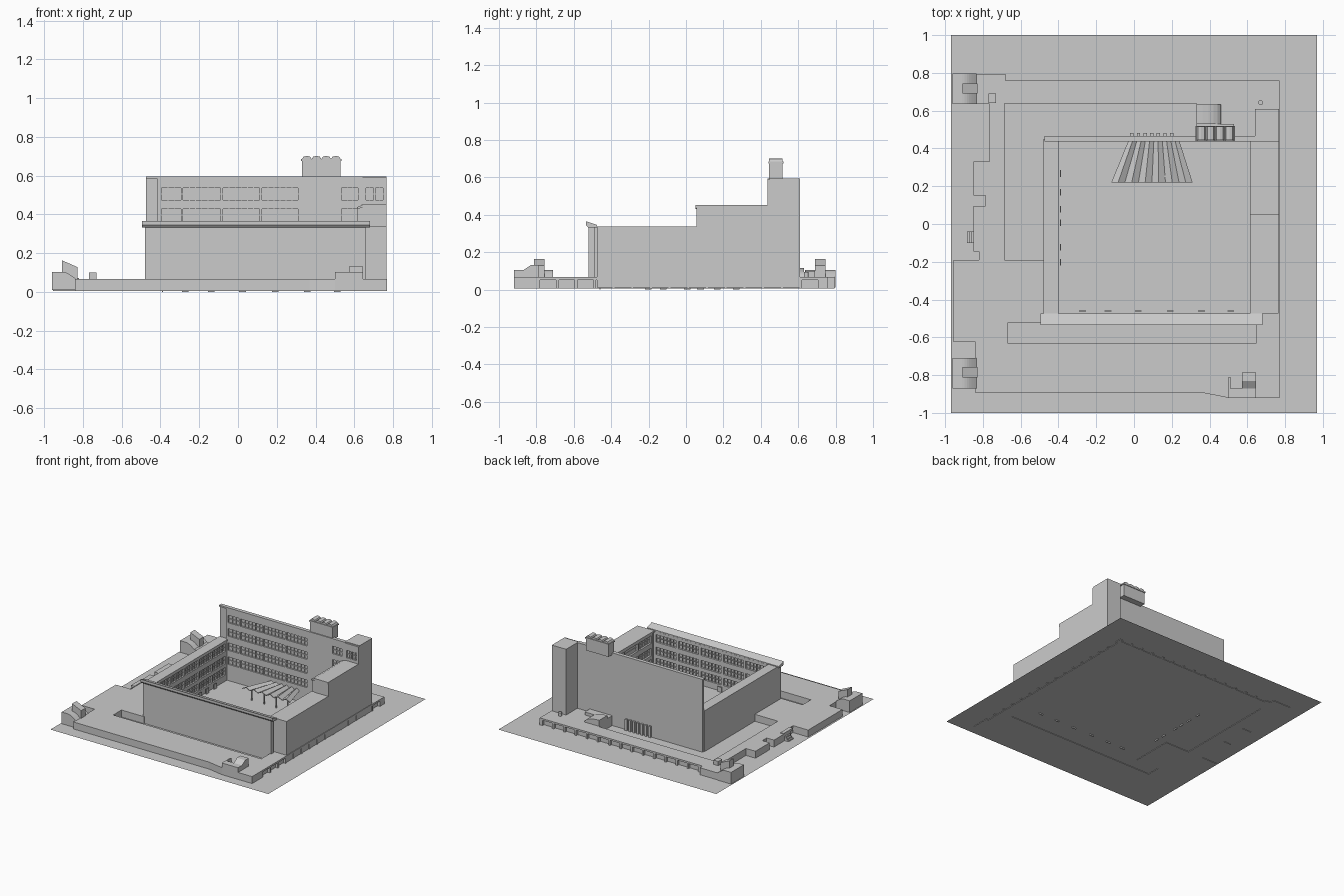
import bpy, bmesh, math
from mathutils import Vector

if "Cube" in bpy.data.objects:
    bpy.data.objects.remove(bpy.data.objects["Cube"])

G = 0.01      # ground level
D = 0.066     # deck level


def finish(name, bm):
    bmesh.ops.recalc_face_normals(bm, faces=bm.faces)
    me = bpy.data.meshes.new(name)
    bm.to_mesh(me)
    bm.free()
    ob = bpy.data.objects.new(name, me)
    bpy.context.collection.objects.link(ob)
    return ob


def boxes(name, items):
    """Several boxes (x0,x1,y0,y1,z0,z1) in one object."""
    bm = bmesh.new()
    for x0, x1, y0, y1, z0, z1 in items:
        vs = bmesh.ops.create_cube(bm, size=1)["verts"]
        for v in vs:
            v.co = Vector(((x0 + x1) / 2 + v.co.x * (x1 - x0),
                           (y0 + y1) / 2 + v.co.y * (y1 - y0),
                           (z0 + z1) / 2 + v.co.z * (z1 - z0)))
    return finish(name, bm)


def prism(name, pts, a, b, axis="z"):
    """Extrude a 2D outline along an axis: z (x,y), y (x,z) or x (y,z)."""
    put = {"z": lambda p, h: (p[0], p[1], h),
           "y": lambda p, h: (p[0], h, p[1]),
           "x": lambda p, h: (h, p[0], p[1])}[axis]
    bm = bmesh.new()
    f = bm.faces.new([bm.verts.new(put(p, a)) for p in pts])
    r = bmesh.ops.extrude_face_region(bm, geom=[f])
    d = Vector(put((0, 0), b - a))
    bmesh.ops.translate(bm, vec=d, verts=[g for g in r["geom"] if isinstance(g, bmesh.types.BMVert)])
    return finish(name, bm)


def cut(ob, cutter):
    m = ob.modifiers.new("cut", "BOOLEAN")
    m.operation, m.solver, m.object = "DIFFERENCE", "EXACT", cutter
    cutter.hide_render = True
    cutter.hide_set(True)


def facade(name, along, bays, rows, front, back, z0, z1):
    """Rails, piers and mullions; bays are (start,end) spans, rows are (bottom,top)."""
    def b(u0, u1, d, za, zb):
        lo, hi = sorted((front + d * (back - front), back))
        return (u0, u1, lo, hi, za, zb) if along == "x" else (lo, hi, u0, u1, za, zb)
    s, e = bays[0][0] - 0.02, bays[-1][1] + 0.02
    out = []
    levels = [z0] + [z for r in rows for z in r] + [z1]
    for i in range(0, len(levels), 2):
        out.append(b(s, e, 0, levels[i], levels[i + 1]))
    edges = [s] + [u for bay in bays for u in bay] + [e]
    for za, zb in rows:
        for i in range(0, len(edges), 2):
            out.append(b(edges[i], edges[i + 1], 0, za, zb))
        for u0, u1 in bays:
            n = max(2, round((u1 - u0) / 0.032))
            for k in range(1, n):
                u = u0 + (u1 - u0) * k / n
                out.append(b(u - 0.002, u + 0.002, 0.4, za, zb))
            out.append(b(u0, u1, 0.4, (za + zb) / 2 - 0.002, (za + zb) / 2 + 0.002))
    return boxes(name, out)


# ground sheet
bm = bmesh.new()
bm.faces.new([bm.verts.new(p) for p in
              ((-0.97, -1, G), (0.97, -1, G), (0.97, 1, G), (-0.97, 1, G))])
finish("ground", bm)

# raised deck with sunken courts and wall recesses
deck = prism("deck", [(-0.68, 0.795), (-0.68, 0.76), (0.77, 0.76), (0.77, -0.92), (0.5, -0.92),
                      (0.37, -0.895), (-0.84, -0.895), (-0.84, -0.625), (-0.955, -0.625),
                      (-0.955, -0.19), (-0.82, -0.19), (-0.82, -0.12), (-0.85, -0.12), (-0.85, 0.095),
                      (-0.785, 0.095), (-0.785, 0.15), (-0.85, 0.15), (-0.85, 0.33), (-0.765, 0.33),
                      (-0.765, 0.635), (-0.84, 0.635), (-0.84, 0.795)], G - 0.004, D)
cut(deck, prism("court_cutter", [(-0.685, 0.637), (0.33, 0.637), (0.33, 0.46), (0.648, 0.46),
                                 (0.648, -0.63), (-0.67, -0.63), (-0.67, -0.525), (-0.47, -0.525),
                                 (-0.47, -0.19), (-0.685, -0.19)], -0.1, 0.2))
niches = [(0.75, 0.8, y, y + 0.085, -0.02, 0.052) for y in [-0.78 + 0.1 * i for i in range(15)]]
niches += [(x, x + 0.085, 0.74, 0.78, -0.02, 0.052) for x in [-0.64 + 0.1 * i for i in range(14)]]
cut(deck, boxes("recess_cutter", niches))

# tall rear wall with window grid, and its end tower
boxes("rear_wall", [(-0.475, 0.645, 0.45, 0.467, G, 0.595), (-0.475, 0.645, 0.437, 0.467, 0.583, 0.595)])
cols = [(-0.395, -0.295), (-0.283, -0.09), (-0.078, 0.112), (0.124, 0.31), (0.535, 0.62)]
facade("rear_windows", "x", cols, [(z, z + 0.06) for z in (0.14, 0.253, 0.367, 0.475)],
       0.437, 0.451, G, 0.59)
boxes("end_tower", [(0.64, 0.767, 0.45, 0.61, G, 0.595)])
facade("tower_windows", "x", [(0.66, 0.7), (0.71, 0.747)], [(0.475, 0.535)], 0.437, 0.451, 0.45, 0.59)

# roof house with vaulted cap
cap = [(0.33, 0.58), (0.33, 0.685)]
for k in range(4):
    for j in range(5):
        t = math.pi * (1 - j / 4)
        cap.append((0.355 + 0.05 * k + 0.024 * math.cos(t), 0.687 + 0.015 * math.sin(t)))
cap += [(0.53, 0.685), (0.53, 0.58)]
prism("roof_house", cap, 0.445, 0.515, "y")
boxes("roof_house_band", [(0.325, 0.535, 0.44, 0.52, 0.675, 0.685)])

# left wing
boxes("left_wing", [(-0.48, -0.418, -0.52, 0.45, G, 0.335), (-0.48, -0.4, -0.475, 0.45, 0.325, 0.338)])
side = [(-0.44 + 0.175 * i, -0.28 + 0.175 * i) for i in range(5)]
low_rows = [(0.06, 0.12), (0.15, 0.21), (0.25, 0.31)]
facade("left_wing_windows", "y", side, low_rows, -0.404, -0.42, G, 0.33)

# front wing with tilted roof edge
boxes("front_wing", [(-0.48, 0.66, -0.52, -0.49, G, 0.34)])
prism("front_roof", [(-0.535, 0.365), (-0.475, 0.345), (-0.475, 0.333), (-0.525, 0.333), (-0.535, 0.345)],
      -0.495, 0.68, "x")
facade("front_wing_windows", "x", [(-0.38 + 0.2 * i, -0.2 + 0.2 * i) for i in range(5)],
       low_rows, -0.474, -0.492, G, 0.335)

# right wing, stepping up towards the tower
boxes("right_wing_low", [(0.63, 0.765, -0.475, 0.06, G, 0.338), (0.613, 0.65, -0.475, 0.06, 0.325, 0.338)])
boxes("right_wing_high", [(0.643, 0.767, 0.055, 0.45, G, 0.45)])
prism("right_wing_eave", [(0.613, 0.43), (0.66, 0.435), (0.767, 0.435), (0.767, 0.452), (0.65, 0.452),
                          (0.613, 0.437)], 0.05, 0.45, "y")
facade("right_wing_windows", "y", side, low_rows, 0.615, 0.645, G, 0.33)
facade("right_upper_windows", "y", [(0.08, 0.24), (0.26, 0.42)], [(0.36, 0.41)], 0.615, 0.645, 0.33, 0.435)

# courtyard doors
boxes("doors", [(-0.393, -0.387, y, y + 0.035, 0, 0.05) for y in (-0.22, -0.14, -0.01, 0.06, 0.15, 0.25)]
      + [(x, x + 0.035, -0.463, -0.457, 0, 0.05) for x in (-0.29, -0.155, 0.005, 0.175, 0.34, 0.495)])

# folded fan canopy, and its fold ends behind the wall
bm = bmesh.new()
N = 12
prev = None
for i in range(N + 1):
    t, dz = i / N, 0.018 * (i % 2)
    row = [bm.verts.new((-0.12 + 0.43 * t, 0.22, 0.105 + dz)),
           bm.verts.new((-0.03 + 0.27 * t, 0.44, 0.095 + dz))]
    if prev:
        bm.faces.new((prev[0], row[0], row[1], prev[1]))
    prev = row
fan = finish("fan_canopy", bm)
fan.modifiers.new("thick", "SOLIDIFY").thickness = 0.006
boxes("canopy_posts", [(x, x + 0.008, 0.25, 0.258, G, 0.105) for x in (-0.06, 0.05, 0.16, 0.26)])
boxes("rear_fins", [(x, x + 0.018, 0.465, 0.482, G, 0.1) for x in [-0.02 + 0.035 * i for i in range(7)]])

# curved rear porch on the deck
arc = [(0.33, 0.06)] + [(0.33 + 0.13 * math.sin(a), 0.07 + 0.045 * math.cos(a))
                        for a in [math.pi / 2 * i / 6 for i in range(7)]] + [(0.46, 0.06)]
prism("rear_porch", arc, 0.53, 0.632, "y")
boxes("rear_porch_base", [(0.33, 0.53, 0.46, 0.53, G, 0.09)])
bm = bmesh.new()
bmesh.ops.create_cone(bm, cap_ends=True, segments=16, radius1=0.013, radius2=0.013, depth=0.03)
bmesh.ops.translate(bm, vec=(0.67, 0.643, D + 0.013), verts=bm.verts)
finish("vent_pipe", bm)

# two gatehouses on the left corners: curved roof and slanted turret
for tag, y0, y1, t0 in (("rear", 0.635, 0.798, 0.69), ("front", -0.87, -0.71, -0.812)):
    curve = [(-0.91 + 0.075 * j / 6, 0.066 + 0.038 * math.cos(math.pi / 2 * j / 6)) for j in range(7)]
    prism(tag + "_gatehouse", [(-0.96, G), (-0.96, 0.104)] + curve + [(-0.835, G)], y0, y1, "y")
    prism(tag + "_turret", [(-0.908, 0.09), (-0.908, 0.163), (-0.828, 0.128), (-0.828, 0.06),
                            (-0.86, 0.06)], t0, t0 + 0.055, "y")

# kiosk at the front right
boxes("kiosk_base", [(0.5, 0.645, -0.92, -0.87, G, 0.104)])
prism("kiosk", [(-0.875, 0.05), (-0.875, 0.1), (-0.83, 0.13), (-0.785, 0.13), (-0.785, 0.05)],
      0.572, 0.645, "x")
boxes("kiosk_wall", [(0.5, 0.51, -0.9, -0.81, D - 0.01, 0.104)])

# stairs along the left edge
boxes("left_stairs", [(-0.885 + 0.012 * i, -0.845, -0.1 + 0.0 * i, -0.04, G, 0.02 + 0.012 * i) for i in range(4)]
      + [(-0.85, -0.82, -0.145, -0.03, D - 0.01, D + 0.006)])
boxes("edge_parapet", [(-0.77, -0.73, 0.64, 0.69, D - 0.01, 0.1)])
